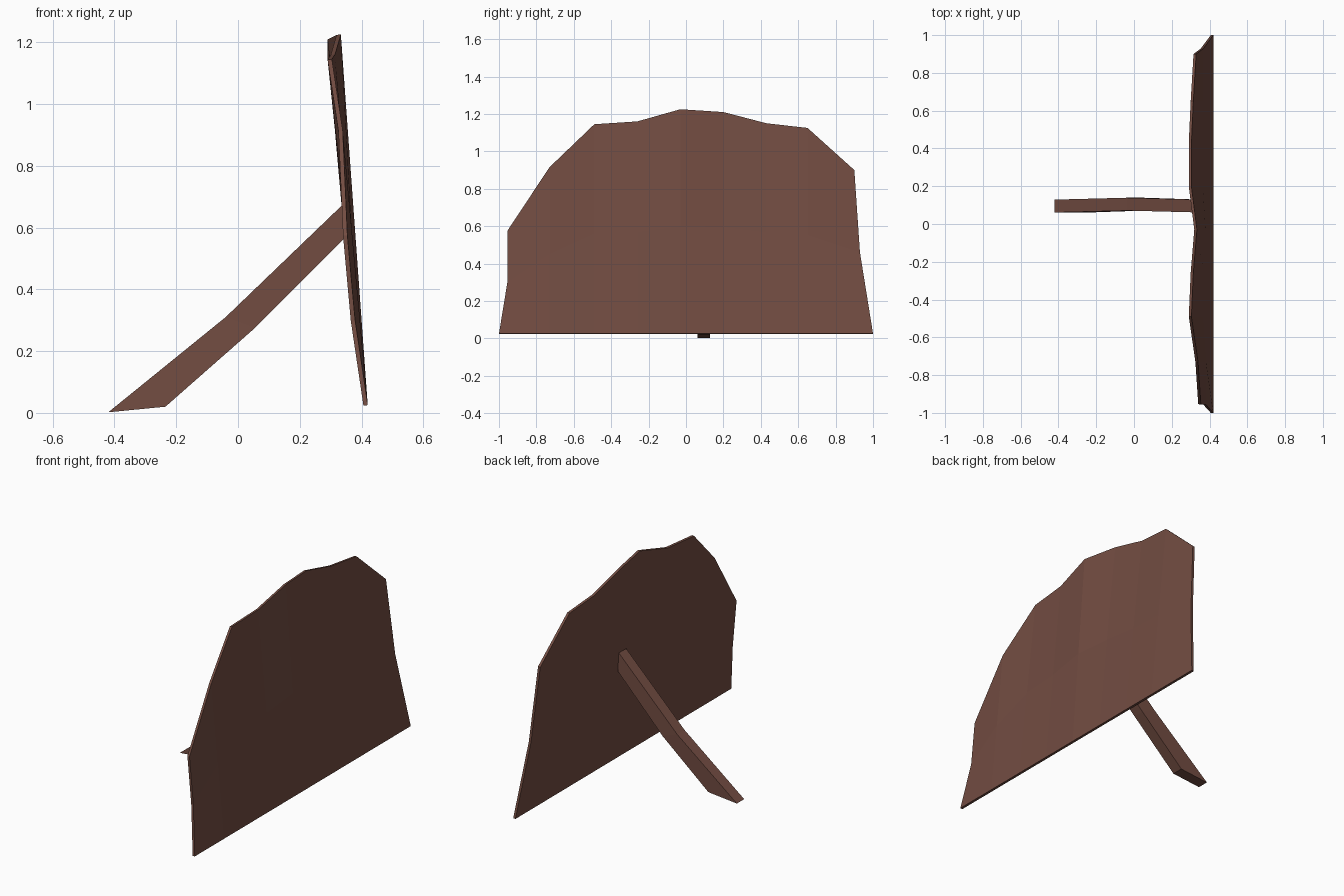
import bpy
import bmesh
from mathutils import Vector

cube = bpy.data.objects.get("Cube")
if cube:
    bpy.data.objects.remove(cube)

# Single brown material
brown = bpy.data.materials.new("brown_wood")
brown.use_nodes = True
colour = (0.17, 0.073, 0.054, 1)
brown.diffuse_color = colour
brown.node_tree.nodes["Principled BSDF"].inputs["Base Color"].default_value = colour


def add_object(name, bm):
    mesh = bpy.data.meshes.new(name)
    bm.to_mesh(mesh)
    bm.free()
    mesh.materials.append(brown)
    obj = bpy.data.objects.new(name, mesh)
    bpy.context.collection.objects.link(obj)
    return obj


# Leaning board: warped planks, each column runs from the straight foot to the ragged top
foot_x, foot_z, thickness = 0.42, 0.025, 0.014
tops = [(0.354, -0.955, 0.575), (0.339, -0.73, 0.915), (0.304, -0.49, 1.145),
        (0.314, -0.26, 1.16), (0.333, -0.03, 1.225), (0.304, 0.2, 1.21),
        (0.304, 0.43, 1.15), (0.314, 0.65, 1.125), (0.329, 0.9, 0.9)]
columns = []
for top in map(Vector, tops):
    foot = Vector((foot_x, top.y, foot_z))
    columns.append([foot, foot.lerp(top, 0.48), top])

# The outer edges flare towards the floor
columns[0][0].y, columns[-1][0].y = -1, 1
columns[0][1] = Vector((0.379, -0.955, 0.3))
columns[-1][1] = Vector((0.368, 0.93, 0.46))

bm = bmesh.new()
grid = [[bm.verts.new(p) for p in col] for col in columns]
for a, b in zip(grid, grid[1:]):
    for r in range(2):
        bm.faces.new((a[r], b[r], b[r + 1], a[r + 1]))
board = add_object("leaning_board", bm)
solid = board.modifiers.new("thickness", "SOLIDIFY")
solid.thickness = thickness
solid.offset = -1

# Bent support strut: rectangular sections (lower edge, upper edge, y centre)
sections = [((-0.235, 0.02), (-0.42, 0.002), 0.095),
            ((0.055, 0.275), (-0.04, 0.31), 0.105),
            ((0.352, 0.572), (0.345, 0.68), 0.095)]
half = 0.034
bm = bmesh.new()
rings = []
for (lx, lz), (ux, uz), y in sections:
    corners = [(lx, y - half, lz), (lx, y + half, lz), (ux, y + half, uz), (ux, y - half, uz)]
    rings.append([bm.verts.new(c) for c in corners])
for a, b in zip(rings, rings[1:]):
    for i in range(4):
        j = (i + 1) % 4
        bm.faces.new((a[i], a[j], b[j], b[i]))
bm.faces.new(rings[0])
bm.faces.new(rings[-1])
bmesh.ops.recalc_face_normals(bm, faces=bm.faces)
add_object("support_strut", bm)
